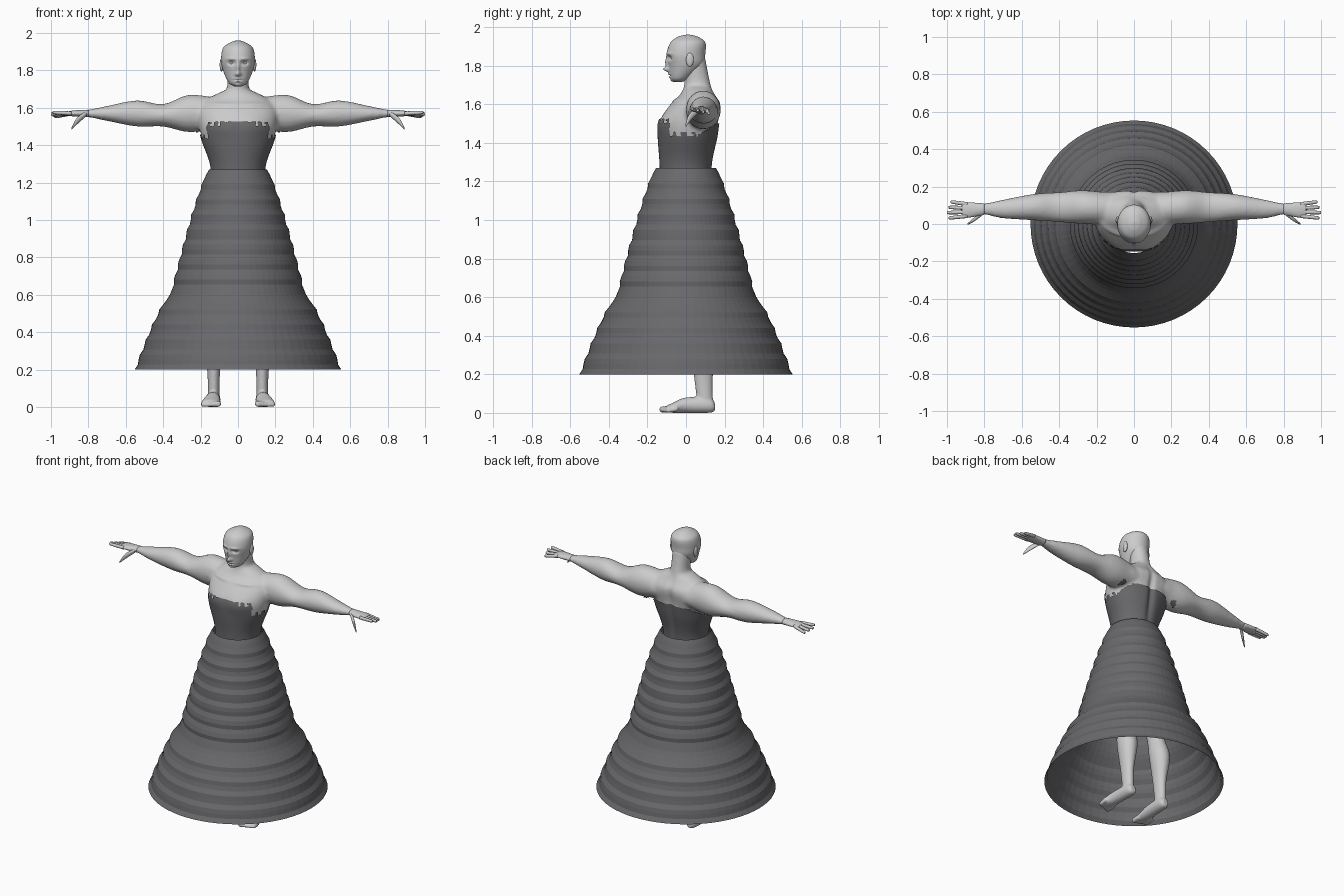
import bpy
import bmesh
from math import cos, sin, tau, exp

default_cube = bpy.data.objects.get("Cube")
if default_cube:
    bpy.data.objects.remove(default_cube)


def make_material(name, red, green, blue):
    mat = bpy.data.materials.new(name)
    mat.use_nodes = True
    colour = (red, green, blue, 1)
    mat.diffuse_color = colour
    mat.node_tree.nodes["Principled BSDF"].inputs["Base Color"].default_value = colour
    return mat


skin = make_material("pale grey skin", .6, .6, .6)
cloth = make_material("dark grey cloth", .14, .14, .15)


def spline(before, start, end, after, t):
    """Smooth blend between two neighbouring stations."""
    values = []
    for p, q, r, s in zip(before, start, end, after):
        leave, arrive = (r - p) / 2, (s - q) / 2
        bend = 3 * (r - q) - 2 * leave - arrive
        twist = leave + arrive - 2 * (r - q)
        values.append(q + t * (leave + t * (bend + t * twist)))
    return values


def bridge_rings(bm, rings):
    for lower, upper in zip(rings, rings[1:]):
        for k in range(len(lower)):
            bm.faces.new((lower[k - 1], lower[k], upper[k], upper[k - 1]))


def loft(bm, axis, stations, sides=28, steps=5, mirror=1):
    """Closed tube; a station is (place on axis, two centre values, two radii)."""
    padded = [stations[0], *stations, stations[-1]]
    dense = [spline(*padded[i:i + 4], step / steps)
             for i in range(len(stations) - 1) for step in range(steps)]
    dense.append(stations[-1])
    rings = []
    for along, mid_u, mid_v, radius_u, radius_v in dense:
        ring = []
        for k in range(sides):
            angle = tau * k / sides
            u = mid_u + radius_u * cos(angle)
            v = mid_v + radius_v * sin(angle)
            x, y, z = {"x": (along, u, v), "y": (u, along, v), "z": (u, v, along)}[axis]
            ring.append(bm.verts.new((x * mirror, y, z)))
        rings.append(ring)
    bridge_rings(bm, rings)
    bm.faces.new(rings[0])
    bm.faces.new(rings[-1])


def finish(name, bm, mat, smooth=True, closed=True):
    if closed:
        bmesh.ops.recalc_face_normals(bm, faces=bm.faces[:])
    for face in bm.faces:
        face.smooth = smooth
    mesh = bpy.data.meshes.new(name)
    bm.to_mesh(mesh)
    bm.free()
    mesh.materials.append(mat)
    part = bpy.data.objects.new(name, mesh)
    bpy.context.collection.objects.link(part)
    return part


def fuse(part, voxel, rounds):
    """Merge overlapping tubes into one soft skin."""
    remesh = part.modifiers.new("Fuse", "REMESH")
    remesh.mode = "VOXEL"
    remesh.voxel_size = voxel
    remesh.use_smooth_shade = True
    part.modifiers.new("Soften", "SMOOTH").iterations = rounds
    depsgraph = bpy.context.evaluated_depsgraph_get()
    mesh = bpy.data.meshes.new_from_object(part.evaluated_get(depsgraph))
    part.modifiers.clear()
    mesh.materials.clear()
    mesh.materials.append(skin)
    part.data = mesh


def sculpt(part, facing, dabs):
    """Push the front (-1) or back (1) along y; a dab is (x, z, width, height, push)."""
    moves = []
    for vert in part.data.vertices:
        weight = min(1, max(0, vert.normal.y * facing * 2))
        moves.append(weight * sum(
            push * exp(-((abs(vert.co.x) - x) / width) ** 2 - ((vert.co.z - z) / height) ** 2)
            for x, z, width, height, push in dabs))
    for vert, move in zip(part.data.vertices, moves):
        vert.co.y += move
    part.data.update()


def ball(name, centre, size, mirror):
    bm = bmesh.new()
    bmesh.ops.create_uvsphere(bm, u_segments=20, v_segments=12, radius=1)
    for vert in bm.verts:
        vert.co = [middle + c * scale for middle, c, scale in zip(centre, vert.co, size)]
        vert.co.x *= mirror
    finish(name, bm, skin)


# Torso, neck and arms
bm = bmesh.new()
loft(bm, "z", [(1.1, 0, 0, .15, .13), (1.28, 0, 0, .14, .13), (1.43, 0, .01, .19, .15),
               (1.52, 0, .02, .21, .15), (1.6, 0, .05, .21, .13), (1.65, 0, .06, .16, .09),
               (1.69, 0, .06, .08, .07)], sides=48)
loft(bm, "z", [(1.6, 0, .07, .11, .1), (1.7, 0, .06, .06, .07), (1.84, 0, .04, .06, .06)])
for mirror in (1, -1):
    loft(bm, "x", [(.1, .08, 1.57, .08, .08), (.26, .09, 1.57, .09, .1),
                   (.4, .09, 1.56, .08, .06), (.54, .09, 1.57, .07, .07),
                   (.7, .08, 1.57, .05, .04), (.8, .08, 1.57, .03, .02),
                   (.85, .08, 1.57, .03, .02)], mirror=mirror)
body = finish("body", bm, skin)
fuse(body, .011, 5)
sculpt(body, -1, [(.08, 1.5, .07, .05, -.01), (.09, 1.62, .08, .01, -.01)])
sculpt(body, 1, [(0, 1.45, .02, .17, -.02), (.11, 1.55, .05, .06, .01)])


# Bodice, a stepped shell lifted from the torso
def bodice_top(x, y):
    notch = .02 * (round((abs(x) + y) / .03) % 2)
    if y < -.08:
        return 1.52 - notch * (abs(x) > .09)
    if y < .05:
        return 1.46 - notch
    return min(1.5, 1.4 + y * .7)


bm = bmesh.new()
bm.from_mesh(body.data)
bm.normal_update()
bare = []
for face in bm.faces:
    x, y, z = face.calc_center_median()
    if z < 1.24 or abs(x) > .22 or z > bodice_top(x, y):
        bare.append(face)
lifts = [(vert, vert.normal * .007) for vert in bm.verts]
for vert, lift in lifts:
    vert.co += lift
bmesh.ops.delete(bm, geom=bare, context="FACES")
finish("bodice", bm, cloth, closed=False)

# Head with nose, eye sockets, brows, lips and chin
bm = bmesh.new()
loft(bm, "z", [(1.715, 0, -.04, .02, .02), (1.735, 0, -.03, .05, .05), (1.8, 0, 0, .08, .09),
               (1.86, 0, 0, .09, .1), (1.92, 0, .01, .08, .09), (1.95, 0, .01, .04, .05),
               (1.96, 0, .01, .01, .01)], sides=112, steps=14)
head = finish("head", bm, skin)
sculpt(head, -1, [(0, 1.78, .014, .012, -.026), (0, 1.81, .01, .03, -.015),
                  (.034, 1.84, .02, .012, .015), (.036, 1.862, .025, .007, -.006),
                  (0, 1.756, .02, .005, -.008), (0, 1.748, .024, .003, .006),
                  (0, 1.741, .017, .005, -.008), (0, 1.72, .016, .01, -.008)])

for mirror, label in ((1, "left"), (-1, "right")):
    # Ear and eye
    ball(label + "_ear", (.088, .02, 1.83), (.01, .02, .036), mirror)
    ball(label + "_eye", (.034, -.07, 1.84), (.014, .01, .008), mirror)

    # Hand with palm, fingers and thumb
    bm = bmesh.new()
    loft(bm, "x", [(.8, .08, 1.57, .03, .02), (.88, .075, 1.57, .04, .016),
                   (.92, .075, 1.57, .035, .008)], mirror=mirror)
    for finger in range(4):
        root = .043 + .021 * finger
        end = .033 + .028 * finger
        tip = 1 - .01 * abs(finger - 1)
        drop = 1.575 - .007 * finger
        loft(bm, "x", [(.89, root, 1.57, .011, .011), (tip - .01, end, drop, .009, .009),
                       (tip, end, drop, .003, .003)], sides=12, mirror=mirror)
    loft(bm, "x", [(.81, .06, 1.57, .014, .014), (.86, .02, 1.53, .01, .018),
                   (.89, 0, 1.49, .004, .006)], sides=12, mirror=mirror)
    finish(label + "_hand", bm, skin)

    # Leg, foot and toes
    bm = bmesh.new()
    loft(bm, "z", [(.04, .13, .1, .03, .04), (.2, .13, .09, .035, .05),
                   (.38, .13, .09, .06, .07), (.54, .12, .06, .05, .06),
                   (.8, .1, .03, .08, .09), (1.15, .08, 0, .07, .1)], mirror=mirror)
    loft(bm, "y", [(.15, .13, .03, .02, .02), (.12, .13, .04, .035, .04),
                   (0, .135, .04, .04, .04), (-.06, .143, .028, .05, .028),
                   (-.1, .145, .02, .05, .018)], mirror=mirror)
    for toe in range(5):
        x = .107 + .02 * toe
        tip = -.137 + .008 * toe
        r = .017 / (1 + toe / 8)
        loft(bm, "y", [(tip + .06, x, .02, r, r), (tip + .01, x, r, r, r),
                       (tip, x, r, r / 2, r / 2)], sides=12, mirror=mirror)
    fuse(finish(label + "_leg", bm, skin), .0075, 3)


# Skirt, an open flared bell with stepped bands
def skirt_radius(z):
    knee = .6
    if z > knee:
        radius = .155 + .205 * ((1.27 - z) / .67) ** .8
    else:
        radius = .36 + .19 * ((knee - z) / .4) ** .75
    return radius + .005 * sin(z * 75) * min(1, (1.27 - z) * 9)


bm = bmesh.new()
rows, sides = 40, 64
rings = []
for row in range(rows + 1):
    z = .2 + 1.07 * row / rows
    r = skirt_radius(z)
    rings.append([bm.verts.new((r * cos(tau * k / sides), r * sin(tau * k / sides), z))
                  for k in range(sides)])
bridge_rings(bm, rings)
finish("skirt", bm, cloth, smooth=False, closed=False)
